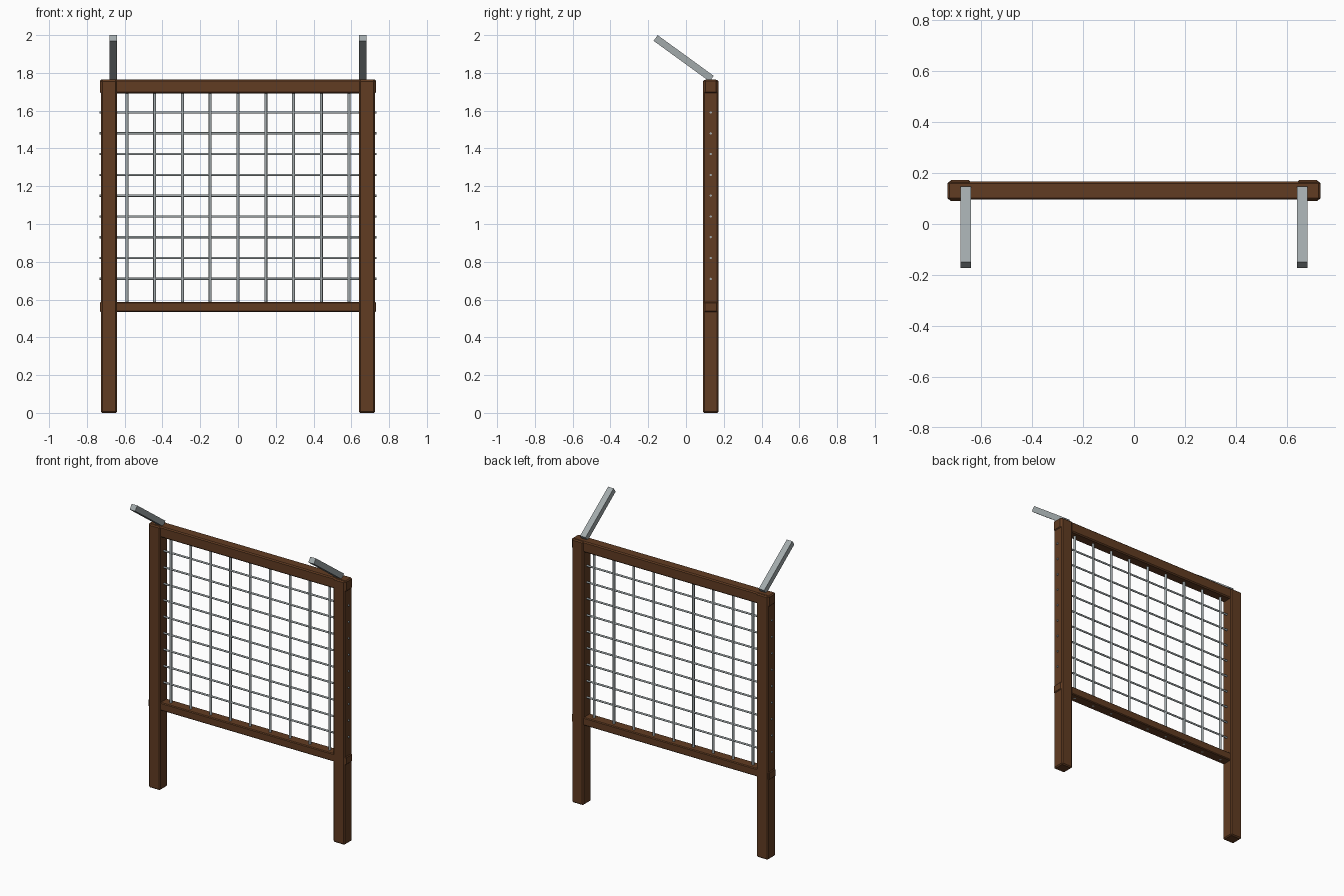
import bpy
import math

cube = bpy.data.objects.get("Cube")
if cube:
    bpy.data.objects.remove(cube, do_unlink=True)


def make_material(name, rgb):
    mat = bpy.data.materials.new(name)
    mat.use_nodes = True
    mat.diffuse_color = (*rgb, 1)
    mat.node_tree.nodes["Principled BSDF"].inputs["Base Color"].default_value = (*rgb, 1)
    return mat


WOOD = make_material("brown wood", (0.12, 0.045, 0.016))
STEEL = make_material("grey steel", (0.36, 0.40, 0.41))
DEPTH = 0.131  # y of the fence plane


def beam(name, location, size, mat, chamfer=0, tilt=0):
    bpy.ops.mesh.primitive_cube_add(size=1, location=location)
    obj = bpy.context.object
    obj.name = name
    obj.scale = size
    bpy.ops.object.transform_apply(location=False, rotation=False, scale=True)
    obj.rotation_euler.x = tilt
    obj.data.materials.append(mat)
    if chamfer:
        mod = obj.modifiers.new("chamfer", "BEVEL")
        mod.width = chamfer
        mod.segments = 1
    return obj


def rod(name, location, radius, length, rotation=(0, 0, 0)):
    bpy.ops.mesh.primitive_cylinder_add(vertices=12, radius=radius, depth=length,
                                        location=location, rotation=rotation)
    obj = bpy.context.object
    obj.name = name
    obj.data.materials.append(STEEL)
    bpy.ops.object.shade_smooth_by_angle(angle=math.radians(40))


# Posts and the tilted arms on top of them
for side, sx in (("left", 1), ("right", -1)):
    beam(f"{side}_post", (sx * 0.683, DEPTH, 0.881), (0.085, 0.082, 1.762), WOOD, 0.007)
    beam(f"{side}_top_arm", (sx * 0.661, -0.0125, 1.877), (0.041, 0.367, 0.037),
         STEEL, tilt=-math.radians(36))

# Rails, with ends showing just past the posts
beam("top_rail", (0, DEPTH, 1.728), (1.462, 0.071, 0.072), WOOD, 0.007)
beam("bottom_rail", (0, DEPTH, 0.561), (1.462, 0.071, 0.053), WOOD, 0.005)

# Wire grid
for i in range(9):
    rod(f"vertical_bar_{i + 1}", ((i - 4) * 0.147, DEPTH, 1.148), 0.008, 1.228)
    rod(f"horizontal_bar_{i + 1}", (0, DEPTH, 0.71 + i * 0.11), 0.006, 1.464,
        (0, math.pi / 2, 0))
